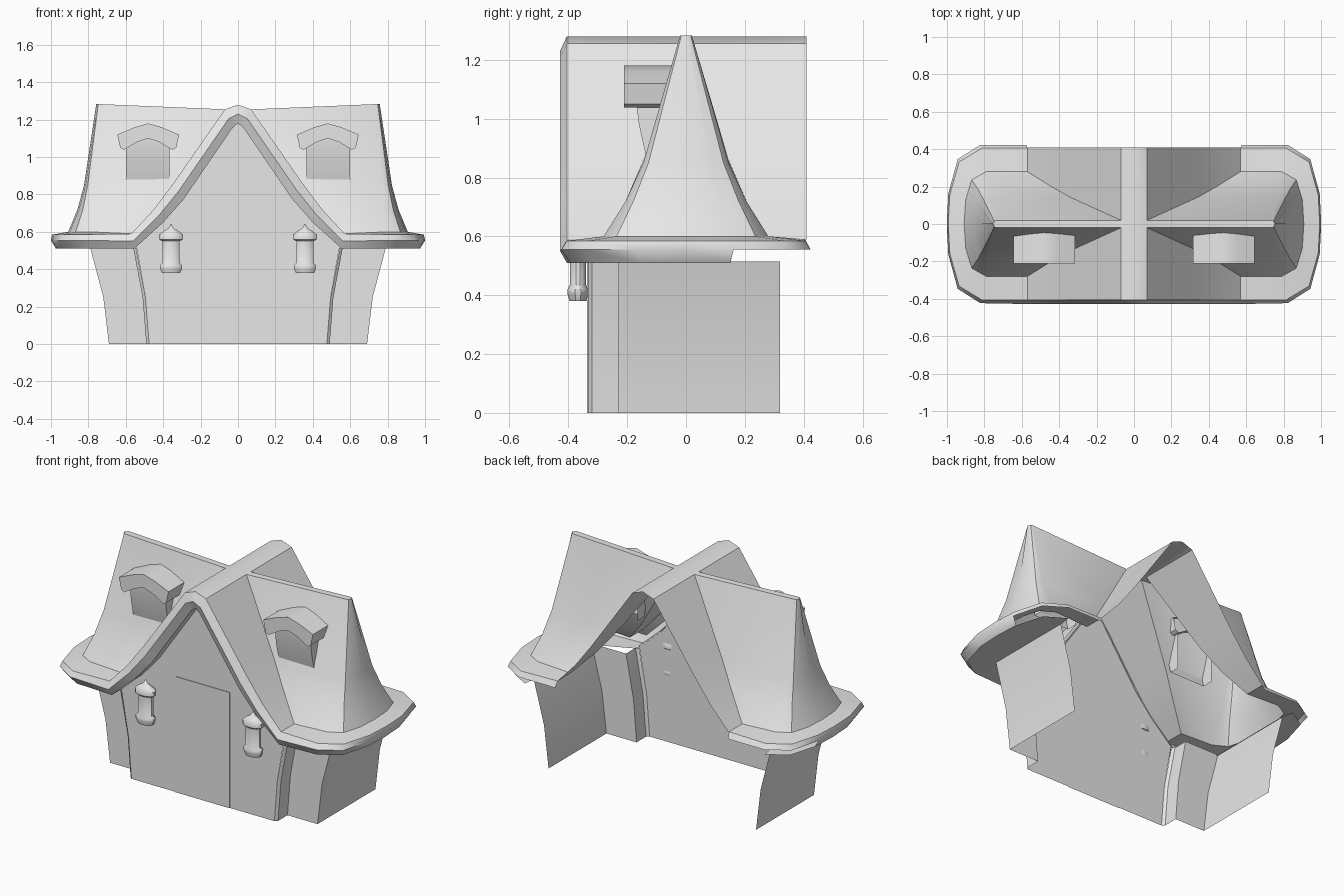
import bpy, bmesh, math

if "Cube" in bpy.data.objects:
    bpy.data.objects.remove(bpy.data.objects["Cube"])

plaster = bpy.data.materials.new("pale_grey")
plaster.diffuse_color = (0.8, 0.8, 0.8, 1)
plaster.use_nodes = True
plaster.node_tree.nodes["Principled BSDF"].inputs["Base Color"].default_value = plaster.diffuse_color


def make(name, bm, mirror=True, angle=35):
    """Turn a bmesh into a smooth-shaded object, mirrored across x."""
    bmesh.ops.remove_doubles(bm, verts=bm.verts, dist=0.0005)
    bmesh.ops.recalc_face_normals(bm, faces=bm.faces)
    me = bpy.data.meshes.new(name)
    bm.to_mesh(me)
    bm.free()
    me.materials.append(plaster)
    me.shade_smooth()
    me.set_sharp_from_angle(angle=math.radians(angle))
    ob = bpy.data.objects.new(name, me)
    bpy.context.scene.collection.objects.link(ob)
    if mirror:
        mod = ob.modifiers.new("mirror", 'MIRROR')
        mod.merge_threshold = 0.001
    return ob


def face(bm, pts):
    """Face from points, dropping repeated ones."""
    keep = []
    for p in pts:
        if all(math.dist(p, q) > 1e-4 for q in keep):
            keep.append(p)
    if len(keep) > 2:
        bm.faces.new([bm.verts.new(p) for p in keep])


def strip(bm, a, b):
    for i in range(len(a) - 1):
        face(bm, (a[i], a[i + 1], b[i + 1], b[i]))


def hull(z, zv, xg, xh, y, rx, ry):
    """Valley to valley outline of the side roof at one level, nine points."""
    front = [(xg, -y, zv)]
    for k in range(3):
        t = math.radians(45 * k)
        front.append((xh - rx + rx * math.sin(t), -y + ry - ry * math.cos(t), z))
    back = [(x, -yy, zz) for x, yy, zz in reversed(front)]
    return front + [(xh + 0.008, 0, z)] + back


FRONT, BACK = -0.405, 0.41

# Roof: crossing gable and side roofs joined along the valleys
edge = [(0, 1.28), (0.07, 1.255), (0.345, 0.86), (0.45, 0.72), (0.57, 0.59)]
rings = [hull(1.283, 1.255, 0.07, 0.75, 0.02, 0.01, 0.015),
         hull(0.85, 0.86, 0.345, 0.815, 0.145, 0.04, 0.06),
         hull(0.72, 0.72, 0.45, 0.85, 0.205, 0.07, 0.09),
         hull(0.60, 0.59, 0.57, 0.90, 0.28, 0.11, 0.15)]
eave = hull(0.585, 0.59, 0.57, 0.985, 0.405, 0.17, 0.25)
bm = bmesh.new()
top = (0, 0, 1.28)
face(bm, [top, rings[0][0], rings[0][-1]])
face(bm, rings[0])
for a, b in zip(rings, rings[1:] + [eave]):
    strip(bm, a, b)
for end, y in ((0, FRONT), (-1, BACK)):
    valley = [top] + [r[end] for r in rings]
    strip(bm, [(x, y, z) for x, z in edge], valley)
make("roof", bm)

# Rolled rim along the front gable and round the eaves
inner = [(0, 1.18), (0.03, 1.155), (0.29, 0.775), (0.40, 0.65), (0.555, 0.51)]
outer = [(x, FRONT, z) for x, z in edge]
low = [(x, -0.405, z) for x, z in inner]
bulge = [((a[0] + b[0]) / 2, -0.428, (a[1] + b[1]) / 2) for a, b in zip(edge, inner)]
lip = [(x, -0.325, z) for x, z in inner]
for x, y, z in eave[1:]:
    outer.append((x, y, z))
    bulge.append((x * 1.008, y * 1.045, 0.555))
    low.append((x * 0.98, y * 0.97, 0.51))
    lip.append((min(x, 0.785), max(-0.225, min(y, 0.32)), 0.51))
bm = bmesh.new()
strip(bm, outer, bulge)
strip(bm, bulge[:10], low[:10])
strip(bm, low[:12], lip[:12])
make("roof_rim", bm, angle=50)

# Gable wall
bm = bmesh.new()
face(bm, [(x, -0.333, z) for x, z in
          [(0, 0), (0.475, 0), (0.495, 0.25), (0.545, 0.53), (0.40, 0.66),
           (0.29, 0.785), (0.03, 1.165), (0, 1.19)]])
make("gable_wall", bm)

# Flared wing walls, open at the back
bm = bmesh.new()
rows = [[(xi, -0.333, z), (xi + 0.015, -0.32, z), (xi + 0.015, -0.23, z),
         (xo, -0.23, z), (xo, 0.32, z)]
        for z, xi, xo in ((0, 0.475, 0.69), (0.25, 0.495, 0.72), (0.515, 0.545, 0.79))]
for a, b in zip(rows, rows[1:]):
    strip(bm, a, b)
make("wing_walls", bm)

# Door panel
bm = bmesh.new()
door = [(0, 0), (0.18, 0), (0.18, 0.695), (0, 0.695)]
face(bm, [(x, -0.337, z) for x, z in door])
strip(bm, [(x, -0.337, z) for x, z in door[1:]], [(x, -0.333, z) for x, z in door[1:]])
make("door", bm)

# Dormer caps: thick bent hoods running back into the roof
bm = bmesh.new()
hood = [(-0.165, 1.12), (-0.07, 1.16), (0, 1.18), (0.07, 1.16), (0.165, 1.12),
        (0.15, 1.05), (0.13, 1.038), (0.06, 1.08), (0, 1.10), (-0.06, 1.08),
        (-0.13, 1.038), (-0.15, 1.05)]
near = [(0.48 + x, -0.21, z) for x, z in hood]
far = [(0.48 + x, -0.04, z) for x, z in hood]
strip(bm, near + near[:1], far + far[:1])
for i in range(5):
    j = [11, 10, 9, 8, 7, 6][i:i + 2]
    face(bm, (near[i], near[i + 1], near[j[1]], near[j[0]]))
make("dormer_caps", bm, angle=40)

# Dormer bodies: curved fronts with sides
bm = bmesh.new()
prof = [(-0.125, 0.83), (-0.142, 0.90), (-0.16, 0.98), (-0.17, 1.06)]
cols = [[(x, y, z) for y, z in prof] for x in (0.365, 0.60)]
strip(bm, *cols)
for x, c in zip((0.365, 0.60), cols):
    strip(bm, c, [(x, -0.06, z) for y, z in prof])
face(bm, [(0.365, -0.17, 1.06), (0.48, -0.17, 1.11), (0.60, -0.17, 1.06)])
make("dormer_bodies", bm)

# Wall lanterns: turned shapes, slightly flattened against the wall
bm = bmesh.new()
turned = [(0.0, 0.38), (0.05, 0.38), (0.062, 0.405), (0.062, 0.42), (0.048, 0.435),
          (0.048, 0.55), (0.066, 0.56), (0.066, 0.585), (0.04, 0.605),
          (0.014, 0.62), (0.0, 0.645)]
loops = []
for r, z in turned:
    ring = [(0.358 + r * math.cos(math.tau * (k + 0.5) / 12),
             -0.367 + 0.6 * r * math.sin(math.tau * (k + 0.5) / 12), z) for k in range(12)]
    loops.append(ring + ring[:1])
for a, b in zip(loops, loops[1:]):
    strip(bm, a, b)
make("lanterns", bm, angle=40)
